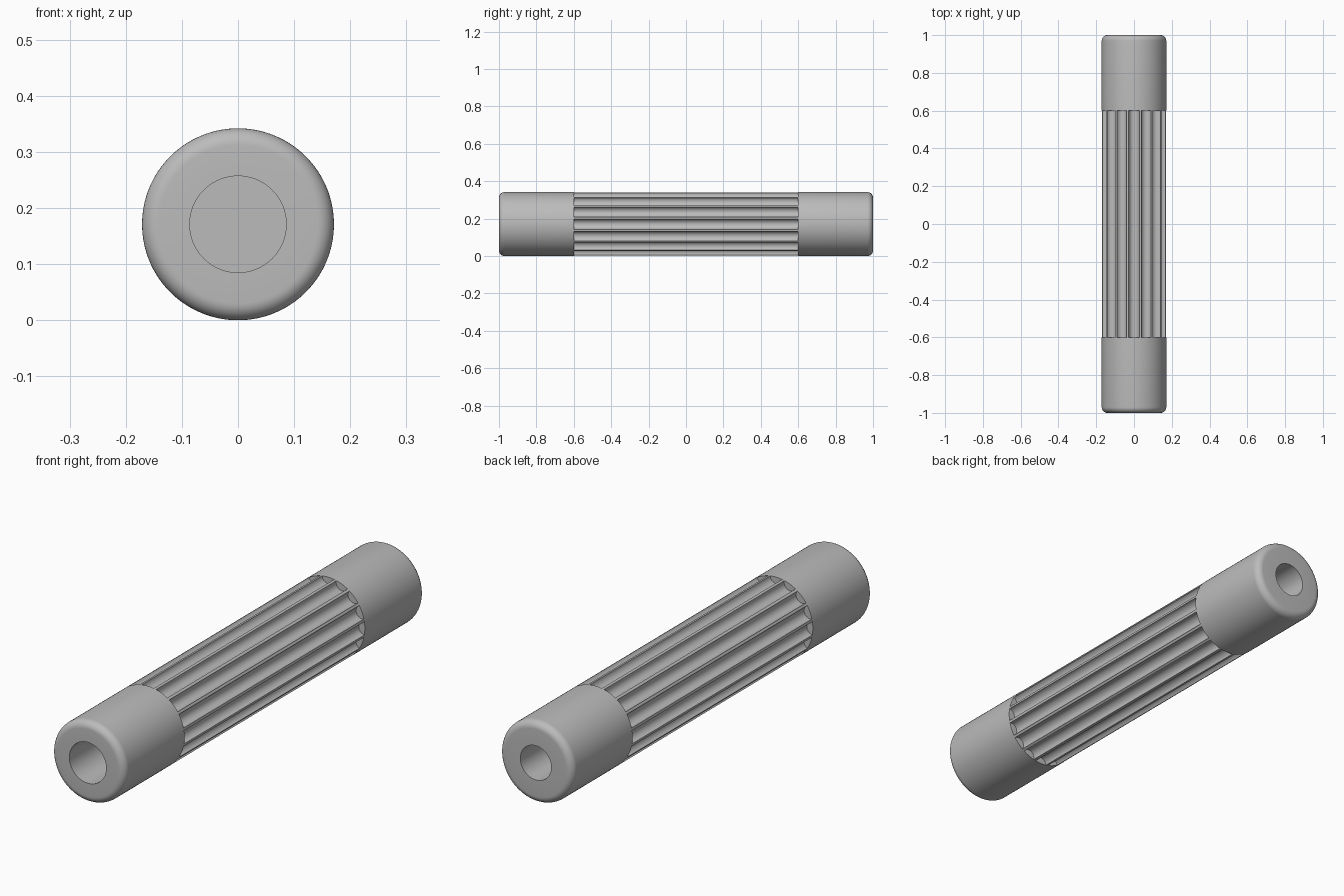
import bpy, bmesh, math

cube = bpy.data.objects.get("Cube")
if cube:
    bpy.data.objects.remove(cube, do_unlink=True)

RADIUS, HALF, GRIP = 0.171, 1.0, 0.6
FILLET, FLUTES, FLUTE_R = 0.03, 16, 0.028
SIDES = 128

grey = bpy.data.materials.new("plain_grey")
grey.use_nodes = True
colour = (0.5, 0.5, 0.5, 1)
grey.diffuse_color = colour
grey.node_tree.nodes["Principled BSDF"].inputs["Base Color"].default_value = colour


def finish(name, bm):
    """Turn a bmesh into a shaded object resting on the ground."""
    bmesh.ops.remove_doubles(bm, verts=bm.verts, dist=1e-5)
    bmesh.ops.recalc_face_normals(bm, faces=bm.faces)
    mesh = bpy.data.meshes.new(name)
    bm.to_mesh(mesh)
    bm.free()
    mesh.materials.append(grey)
    obj = bpy.data.objects.new(name, mesh)
    obj.location.z = RADIUS
    bpy.context.collection.objects.link(obj)
    bpy.ops.object.select_all(action='DESELECT')
    obj.select_set(True)
    bpy.context.view_layer.objects.active = obj
    bpy.ops.object.shade_smooth_by_angle(angle=math.radians(30))


def end_cap(name, side, bore, depth):
    """Lathe a round cap with a filleted rim and a blind bore."""
    profile = [(0, GRIP), (RADIUS, GRIP)]
    for i in range(9):
        a = i / 8 * math.pi / 2
        profile.append((RADIUS - FILLET + FILLET * math.cos(a),
                        HALF - FILLET + FILLET * math.sin(a)))
    profile += [(bore, HALF), (bore, HALF - depth), (0, HALF - depth)]
    bm = bmesh.new()
    verts = [bm.verts.new((r, side * y, 0)) for r, y in profile]
    edges = [bm.edges.new(pair) for pair in zip(verts, verts[1:])]
    bmesh.ops.spin(bm, geom=verts + edges, cent=(0, 0, 0), axis=(0, 1, 0),
                   angle=math.tau, steps=SIDES, use_merge=True)
    finish(name, bm)


def fluted_grip(name):
    """Extrude a ring of round scoops separated by narrow lands."""
    # Angle about the flute centre at which its arc meets the outer circle
    half = math.acos(FLUTE_R / (2 * RADIUS))
    ring = []
    for k in range(FLUTES):
        c = math.tau * k / FLUTES
        for i in range(17):
            a = c + math.pi + half - 2 * half * i / 16
            ring.append((RADIUS * math.cos(c) + FLUTE_R * math.cos(a),
                         RADIUS * math.sin(c) + FLUTE_R * math.sin(a)))
    bm = bmesh.new()
    front = [bm.verts.new((x, -GRIP, z)) for x, z in ring]
    back = [bm.verts.new((x, GRIP, z)) for x, z in ring]
    for i in range(len(ring)):
        j = (i + 1) % len(ring)
        bm.faces.new((front[i], front[j], back[j], back[i]))
    finish(name, bm)


end_cap("front_end_cap", -1, 0.086, 0.38)
end_cap("back_end_cap", 1, 0.072, 0.38)
fluted_grip("fluted_grip")
